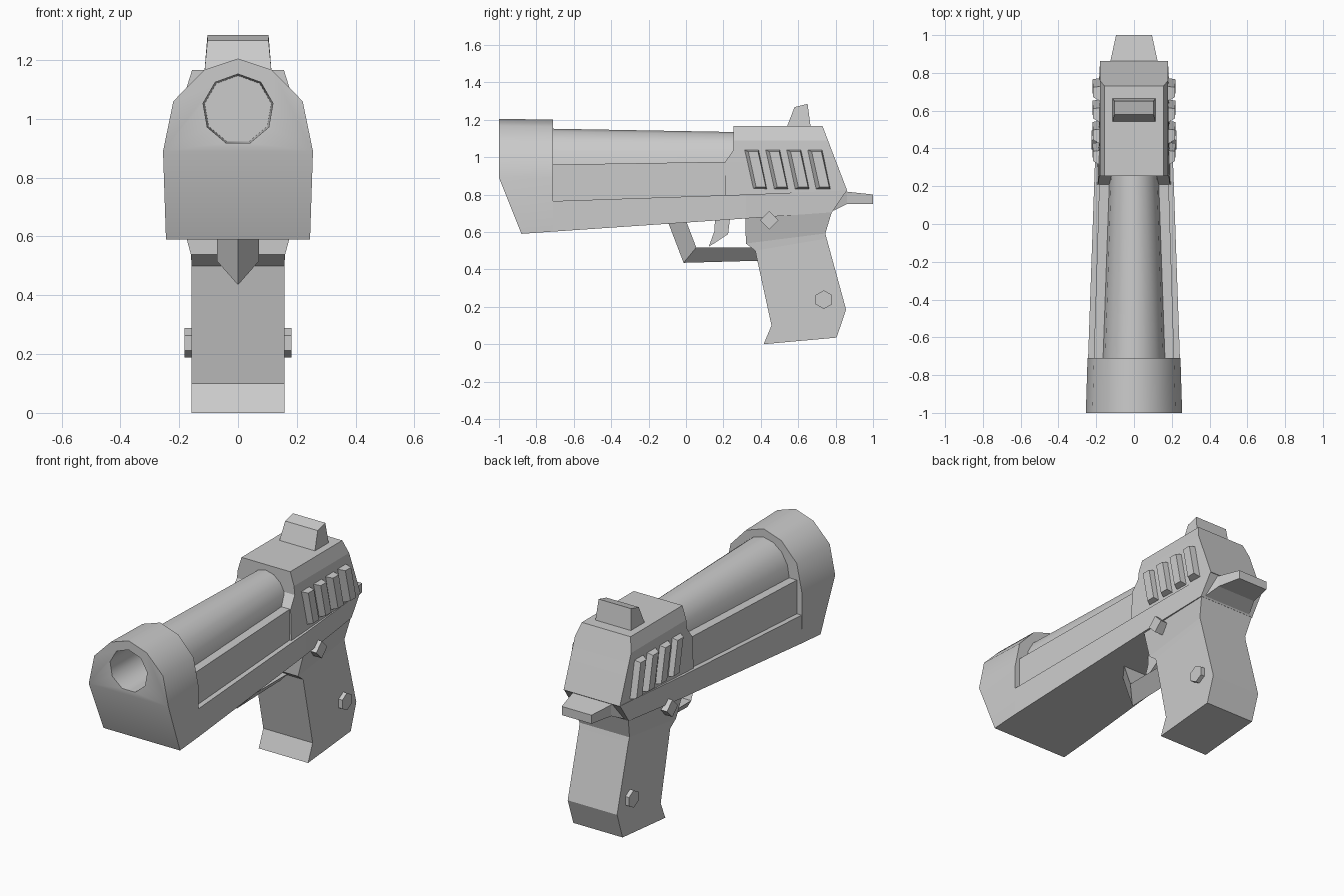
import bpy, bmesh, math

if "Cube" in bpy.data.objects:
    bpy.data.objects.remove(bpy.data.objects["Cube"])


def loft(name, rings, mirror=False, smooth=0):
    """Skin equal-length rings of 3D points and cap both ends."""
    bm = bmesh.new()
    vs = [[bm.verts.new(p) for p in r] for r in rings]
    n = len(rings[0])
    for a, b in zip(vs, vs[1:]):
        for i in range(n):
            j = (i + 1) % n
            bm.faces.new((a[i], a[j], b[j], b[i]))
    bm.faces.new(vs[0])
    bm.faces.new(vs[-1])
    bmesh.ops.recalc_face_normals(bm, faces=bm.faces)
    me = bpy.data.meshes.new(name)
    bm.to_mesh(me)
    bm.free()
    ob = bpy.data.objects.new(name, me)
    bpy.context.collection.objects.link(ob)
    if mirror:
        ob.modifiers.new("mirror", 'MIRROR')
    if smooth:
        bpy.context.view_layer.objects.active = ob
        ob.select_set(True)
        bpy.ops.object.shade_smooth_by_angle(angle=math.radians(smooth))
        ob.select_set(False)
    return ob


def bar(name, layers):
    """Symmetric four-sided loft; layer = (y1, z1, y2, z2, half width 1, half width 2)."""
    return loft(name, [[(-w1, y1, z1), (w1, y1, z1), (w2, y2, z2), (-w2, y2, z2)]
                       for y1, z1, y2, z2, w1, w2 in layers])


def sym(half, y):
    """Mirror a half cross-section (first point on the centre line) to a full ring."""
    return [(x, y, z) for x, z in half] + [(-x, y, z) for x, z in half[:0:-1]]


def stud(name, y, z, r, sides, x0, x1, turn=0.0):
    angs = [turn + math.tau * i / sides for i in range(sides)]
    return loft(name, [[(x, y + r * math.cos(a), z + r * math.sin(a)) for a in angs]
                       for x in (x0, x1)], mirror=True)


# Muzzle block: front face leans back below the bore
front = sym([(0, 1.205), (.115, 1.167), (.22, 1.06), (.255, .89), (.245, .59)], -1)
front = [(x, -.88 if z < .6 else y, z) for x, y, z in front]
back = sym([(0, 1.2), (.113, 1.162), (.212, 1.056), (.246, .89), (.243, .602)], -.71)
bm = bmesh.new()
f = [bm.verts.new(p) for p in front]
b = [bm.verts.new(p) for p in back]
for i in range(9):
    j = (i + 1) % 9
    bm.faces.new((f[i], f[j], b[j], b[i]))
bm.faces.new(b)
bm.faces.new((f[0], f[1], f[2], f[3], f[6], f[7], f[8]))
bm.faces.new((f[3], f[4], f[5], f[6]))
bmesh.ops.recalc_face_normals(bm, faces=bm.faces)
me = bpy.data.meshes.new("muzzle_block")
bm.to_mesh(me)
bm.free()
muzzle = bpy.data.objects.new("muzzle_block", me)
bpy.context.collection.objects.link(muzzle)

# Nine-sided bore
angs = [math.pi / 2 + math.tau * i / 9 for i in range(9)]
cutter = loft("bore_cutter", [[(r * math.cos(a), y, 1.032 + r * math.sin(a)) for a in angs]
                              for y, r in ((-1.05, .122), (-.74, .115))])
cutter.hide_render = True
cutter.hide_viewport = True
cut = muzzle.modifiers.new("bore", 'BOOLEAN')
cut.operation = 'DIFFERENCE'
cut.solver = 'EXACT'
cut.object = cutter
bpy.context.view_layer.objects.active = muzzle
muzzle.select_set(True)
bpy.ops.object.modifier_apply(modifier="bore")
bpy.ops.object.shade_smooth_by_angle(angle=math.radians(42))
muzzle.select_set(False)

# Barrel: tapering arch on a rail
def arch(y, w, base, h):
    return [(w * math.cos(math.pi * i / 8), y, base + h * math.sin(math.pi * i / 8))
            for i in range(9)]

loft("barrel", [arch(-.72, .165, .955, .197), arch(.27, .13, .97, .164)], smooth=40)
bar("barrel_rail", [(-.72, .75, -.72, .96, .213, .213), (.27, .79, .27, .976, .182, .182)])

# Frame
bar("frame", [(-.71, .602, -.71, .765, .243, .243),
              (.32, .672, .32, .80, .207, .207),
              (.78, .705, .86, .822, .18, .18)])

# Rear slide with chamfered top
bar("rear_slide", [(.21, .79, .862, .82, .195, .18), (.21, .975, .803, .975, .19, .18),
                   (.255, 1.04, .778, 1.04, .185, .18), (.255, 1.09, .759, 1.09, .18, .18),
                   (.255, 1.167, .73, 1.167, .156, .156)])

# Slanted grip ridges on both sides
for i in range(4):
    s = .305 + .113 * i
    loft(f"slide_ridge_{i + 1}",
         [[(.17, s, 1.04), (.17, s + .085, 1.04), (.17, s + .13, .825), (.17, s + .045, .825)],
          [(.217, s + .028, 1.03), (.217, s + .08, 1.03),
           (.22, s + .122, .84), (.22, s + .07, .84)]], mirror=True)

# Rear sight
bar("rear_sight", [(.535, 1.15, .668, 1.15, .115, .115), (.58, 1.267, .65, 1.285, .104, .104)])

# Rear tang
bar("rear_tang", [(.76, .70, .76, .82, .165, .165), (.862, .75, .862, .815, .125, .125),
                  (1.0, .75, 1.0, .80, .095, .095)])

# Handle, flaring where it meets the frame
bar("handle", [(.415, .0, .805, .035, .158, .158), (.457, .10, .856, .185, .158, .158),
               (.37, .50, .752, .565, .158, .158), (.32, .538, .745, .592, .16, .16),
               (.318, .685, .782, .715, .2, .178), (.318, .73, .782, .78, .2, .178)])

# Trigger guard with a ridged outer side
loft("trigger_guard", [[(-.072, yi, zi), (.072, yi, zi), (0, yo, zo)] for yi, zi, yo, zo in
                       ((.0, .66, -.095, .65), (.055, .517, -.013, .435), (.42, .517, .42, .447))])

# Trigger
bar("trigger", [(.155, .67, .235, .67, .03, .03), (.152, .605, .225, .588, .03, .03),
                (.122, .522, .16, .545, .03, .03)])

# Side studs
stud("frame_pin", .445, .662, .05, 4, .15, .225)
stud("handle_screw", .737, .238, .05, 6, .12, .182, math.pi / 6)
